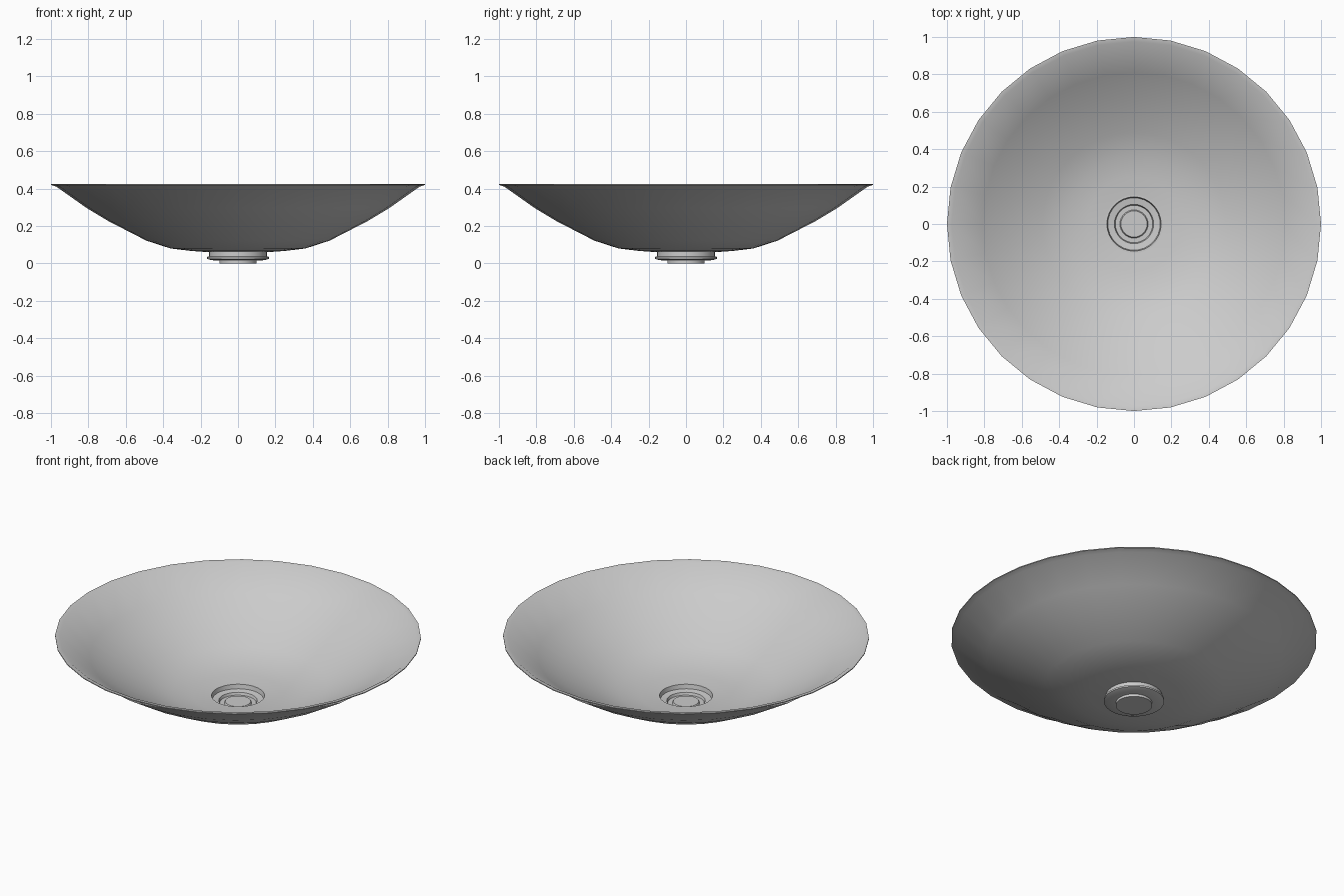
import bpy, bmesh, math

cube = bpy.data.objects.get("Cube")
if cube:
    bpy.data.objects.remove(cube, do_unlink=True)

SIDES = 32


def make_material(name, rgb):
    mat = bpy.data.materials.new(name)
    mat.use_nodes = True
    color = (*rgb, 1)
    mat.diffuse_color = color
    mat.node_tree.nodes["Principled BSDF"].inputs["Base Color"].default_value = color
    return mat


def lathe(name, profile, mat, angle):
    """Revolve an (radius, height) profile around z; radius 0 closes an end."""
    bm = bmesh.new()
    rings = []
    for r, z in profile:
        if r == 0:
            rings.append([bm.verts.new((0, 0, z))] * SIDES)
        else:
            turn = 2 * math.pi / SIDES
            rings.append([bm.verts.new((r * math.cos(i * turn), r * math.sin(i * turn), z))
                          for i in range(SIDES)])
    for a, b in zip(rings, rings[1:]):
        for i in range(SIDES):
            j = (i + 1) % SIDES
            corners = list(dict.fromkeys((a[i], a[j], b[j], b[i])))
            bm.faces.new(corners)
    bmesh.ops.recalc_face_normals(bm, faces=bm.faces)
    mesh = bpy.data.meshes.new(name)
    bm.to_mesh(mesh)
    bm.free()
    mesh.materials.append(mat)
    obj = bpy.data.objects.new(name, mesh)
    bpy.context.collection.objects.link(obj)
    bpy.ops.object.select_all(action="DESELECT")
    obj.select_set(True)
    bpy.context.view_layer.objects.active = obj
    bpy.ops.object.shade_smooth_by_angle(angle=math.radians(angle))
    return obj


grey = make_material("light grey ceramic", (0.6, 0.6, 0.6))

# Thin bowl: outer wall going up, rim, then inner wall going down
outer = [(0.155, 0.06), (0.25, 0.067), (0.36, 0.08), (0.49, 0.122),
         (0.69, 0.225), (0.81, 0.297), (0.97, 0.41), (1.0, 0.42)]
inner = [(1.0, 0.425), (0.975, 0.422), (0.81, 0.31), (0.69, 0.237), (0.49, 0.135),
         (0.36, 0.093), (0.25, 0.078), (0.155, 0.07)]
lathe("bowl", outer + inner + outer[:1], grey, 30)

# Stepped drain cup set into the bottom of the bowl
drain = [(0, 0), (0.1, 0), (0.1, 0.015), (0.145, 0.018), (0.165, 0.025),
         (0.165, 0.035), (0.155, 0.038), (0.155, 0.07), (0.145, 0.07),
         (0.14, 0.045), (0.105, 0.04), (0.1, 0.025), (0.075, 0.025),
         (0.07, 0.035), (0, 0.035)]
lathe("drain", drain, grey, 30)
